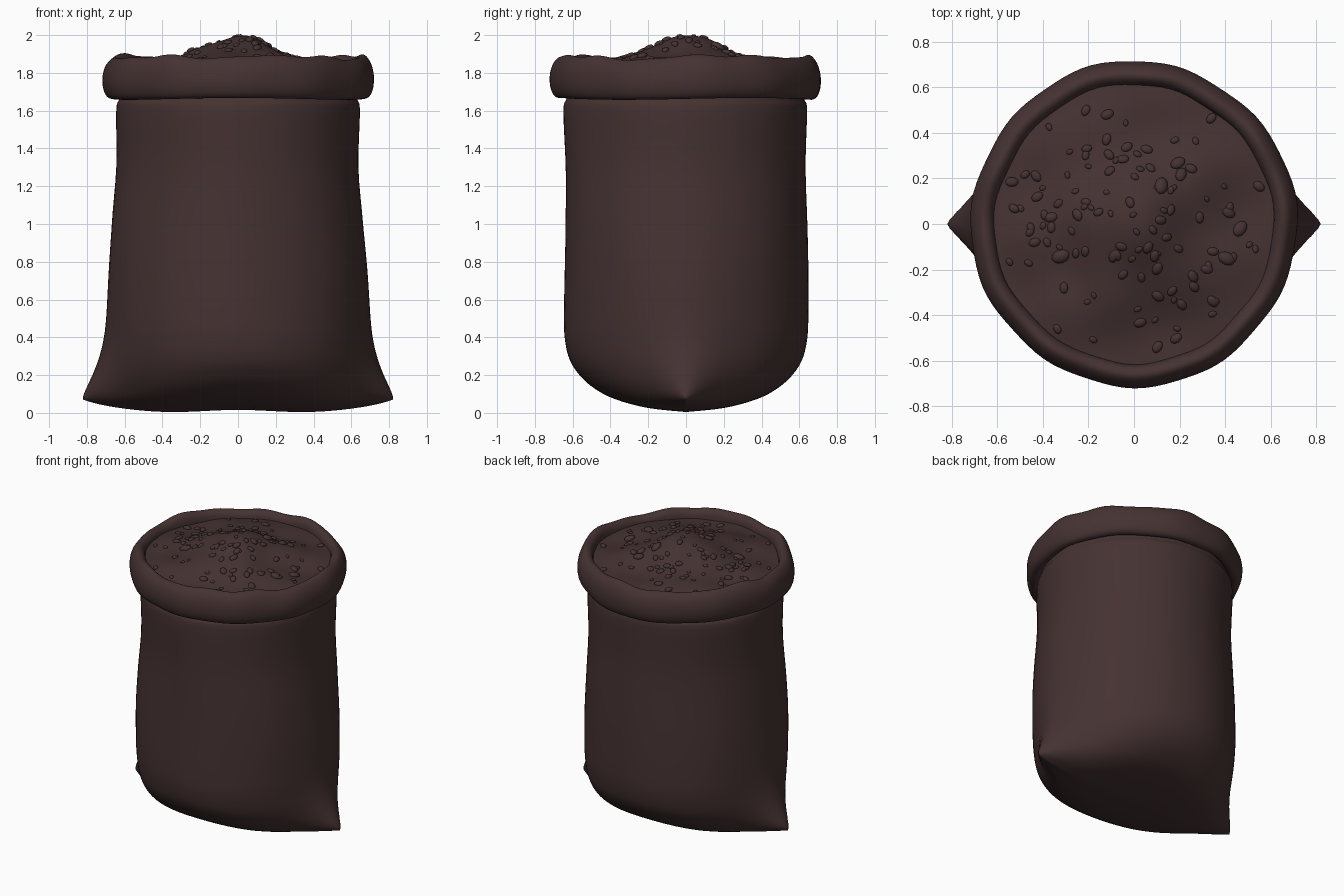
import bpy, bmesh, math, random
from mathutils import Vector, Matrix, Euler

cube = bpy.data.objects.get("Cube")
if cube:
    bpy.data.objects.remove(cube)
random.seed(7)

brown = bpy.data.materials.new("dark_brown")
brown.use_nodes = True
COLOR = (0.06, 0.032, 0.032, 1)
brown.diffuse_color = COLOR
brown.node_tree.nodes["Principled BSDF"].inputs["Base Color"].default_value = COLOR
SEG = 96


def finish(bm, name):
    """Turn a bmesh into a smooth brown object."""
    bmesh.ops.remove_doubles(bm, verts=bm.verts, dist=0.0005)
    bmesh.ops.recalc_face_normals(bm, faces=bm.faces)
    mesh = bpy.data.meshes.new(name)
    bm.to_mesh(mesh)
    bm.free()
    mesh.materials.append(brown)
    mesh.shade_smooth()
    obj = bpy.data.objects.new(name, mesh)
    bpy.context.collection.objects.link(obj)
    return obj


def loft(name, levels, point):
    """Skin closed rings; point(level, angle) gives each position."""
    bm = bmesh.new()
    rings = [[bm.verts.new(point(lv, math.tau * i / SEG)) for i in range(SEG)] for lv in levels]
    for a, b in zip(rings, rings[1:]):
        for i in range(SEG):
            j = (i + 1) % SEG
            bm.faces.new((a[i], a[j], b[j], b[i]))
    return finish(bm, name)


def smooth_path(points, steps=4):
    """Catmull-Rom curve through profile points."""
    pts = [Vector(p) for p in points]
    pts = [pts[0]] + pts + [pts[-1]]
    out = []
    for p0, p1, p2, p3 in zip(pts, pts[1:], pts[2:], pts[3:]):
        for k in range(steps):
            t = k / steps
            out.append(0.5 * (2 * p1 + (p2 - p0) * t + (2 * p0 - 5 * p1 + 4 * p2 - p3) * t * t
                              + (3 * p1 - p0 - 3 * p2 + p3) * t ** 3))
    return out + [pts[-1]]


# Sack body: (height, half depth, half width, corner spike length)
body_profile = [(0.01, 0, 0.65, 0.17), (0.03, 0.22, 0.65, 0.17), (0.07, 0.38, 0.655, 0.155),
                (0.13, 0.49, 0.66, 0.13), (0.2, 0.565, 0.665, 0.10), (0.28, 0.615, 0.67, 0.07),
                (0.38, 0.64, 0.675, 0.04), (0.5, 0.647, 0.68, 0.02), (0.75, 0.645, 0.68, 0.005),
                (1.0, 0.64, 0.665, 0), (1.3, 0.635, 0.641, 0), (1.6, 0.645, 0.645, 0),
                (1.66, 0.63, 0.63, 0), (1.75, 0.61, 0.61, 0)]


def body_point(level, t):
    h, depth, width, spike = level
    c, s = math.cos(t), math.sin(t)
    x = width * c + math.copysign(spike * abs(c) ** 18, c)
    fade = max(0, 1 - h / 0.3)
    z = h + 0.06 * fade * abs(x / 0.82) ** 6
    z += 0.006 * fade * math.cos(9 * x)
    wrinkle = 0.004 * math.sin(3 * t + 4 * h) * min(1, h)
    return (x + wrinkle * c, depth * s + wrinkle * s, z)


loft("sack_body", smooth_path(body_profile), body_point)

# Rolled rim: (radius, height)
rim_profile = [(0.62, 1.69), (0.655, 1.663), (0.69, 1.675), (0.71, 1.72), (0.713, 1.78),
               (0.698, 1.835), (0.668, 1.872), (0.637, 1.872), (0.613, 1.84), (0.605, 1.76)]


def rim_point(level, t):
    r, z = level
    top = max(0, (z - 1.72) / 0.15)
    wave = 0.5 * math.sin(5 * t + 0.6) + 0.35 * math.sin(9 * t + 2) + 0.3 * math.sin(14 * t)
    r += 0.005 * math.sin(4 * t + 1) + 0.004 * math.sin(11 * t)
    z += 0.014 * top * wave + 0.005 * math.sin(3 * t) + 0.008 * top
    return (r * math.cos(t), r * math.sin(t), z)


loft("rolled_rim", smooth_path(rim_profile), rim_point)


# Lumpy heap of contents
def heap_height(x, y):
    r = math.hypot(x, y)
    dome = 1.82 + 0.15 * math.exp(-(r / 0.36) ** 2)
    lump = (0.014 * math.sin(9 * x + 1) * math.cos(8 * y) + 0.012 * math.sin(14 * y - 5 * x)
            + 0.006 * math.sin(21 * x + 9 * y))
    peak = 0.025 * math.exp(-((x - 0.02) ** 2 + (y + 0.08) ** 2) / 0.012)
    return dome + lump * max(0, 1 - (r / 0.65) ** 4) + peak


def heap_point(r, t):
    x, y = r * math.cos(t), r * math.sin(t)
    return (x, y, heap_height(x, y))


loft("heap", [0.63 * i / 24 for i in range(25)], heap_point)

# Loose grains scattered over the heap
bm = bmesh.new()
for i in range(115):
    r, t = 0.58 * math.sqrt(random.random()), random.uniform(0, math.tau)
    x, y = r * math.cos(t), r * math.sin(t)
    e = 0.01
    normal = Vector((heap_height(x - e, y) - heap_height(x + e, y),
                     heap_height(x, y - e) - heap_height(x, y + e), 2 * e))
    size = random.uniform(0.012, 0.024) * (1.4 if i % 9 == 0 else 1)
    turn = normal.to_track_quat('Z', 'Y').to_matrix().to_4x4()
    spin = Euler((0, 0, random.uniform(0, math.tau))).to_matrix().to_4x4()
    shape = Matrix.Diagonal((size * 1.25, size * 0.9, size * 0.6, 1))
    place = Matrix.Translation((x, y, heap_height(x, y) + size * 0.1))
    bmesh.ops.create_uvsphere(bm, u_segments=12, v_segments=8, radius=1,
                              matrix=place @ turn @ spin @ shape)
finish(bm, "loose_grains")
